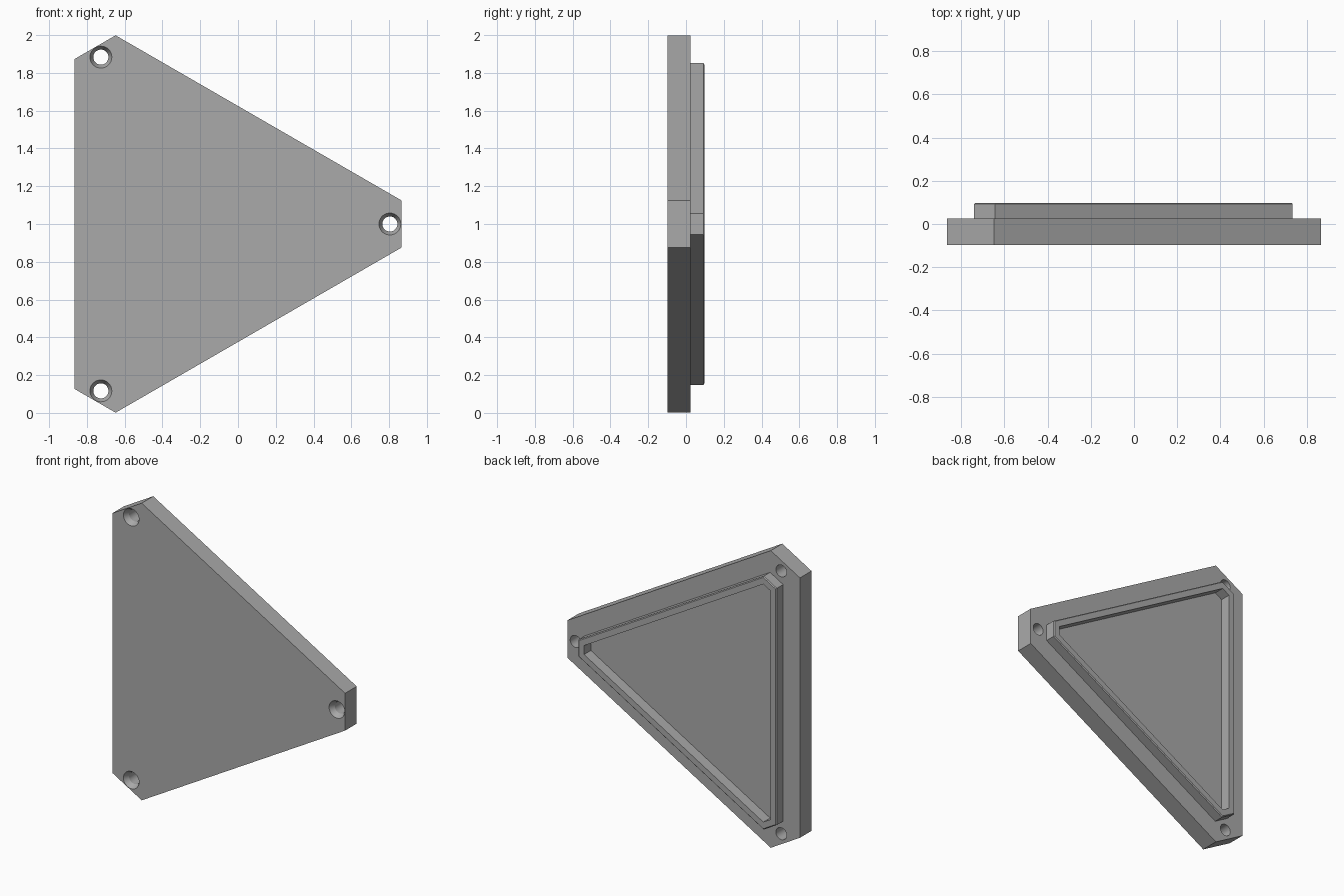
import bpy, bmesh
from math import pi, sin, cos, sqrt, radians
from mathutils import Vector

if "Cube" in bpy.data.objects:
    bpy.data.objects.remove(bpy.data.objects["Cube"], do_unlink=True)

CENTRE = Vector((-0.216, 0, 1))
FRONT, LEDGE, BACK = -0.0975, 0.025, 0.0975

grey = bpy.data.materials.new("mid grey")
grey.use_nodes = True
colour = (0.4, 0.4, 0.4, 1)
grey.diffuse_color = colour
grey.node_tree.nodes["Principled BSDF"].inputs["Base Color"].default_value = colour


def blunt_triangle(side, tip, y):
    """Triangle with cut corners: distances from centre to its sides and tips."""
    half = (2 * side - tip) / sqrt(3)
    ring = []
    for k in range(3):
        a = k * 2 * pi / 3
        for t in (-half, half):
            ring.append(CENTRE + Vector((tip * cos(a) - t * sin(a), y,
                                         tip * sin(a) + t * cos(a))))
    return ring


def circle(centre, radius, y, n=40):
    return [centre + Vector((radius * cos(2 * pi * i / n), y,
                             radius * sin(2 * pi * i / n))) for i in range(n)]


def loft(name, rings, closed=False):
    """Skin successive rings; cap the ends, or join last ring to first."""
    bm = bmesh.new()
    loops = [[bm.verts.new(p) for p in ring] for ring in rings]
    n = len(loops[0])
    pairs = list(zip(loops, loops[1:]))
    if closed:
        pairs.append((loops[-1], loops[0]))
    else:
        bm.faces.new(loops[0])
        bm.faces.new(loops[-1])
    for a, b in pairs:
        for i in range(n):
            j = (i + 1) % n
            bm.faces.new((a[i], a[j], b[j], b[i]))
    bmesh.ops.recalc_face_normals(bm, faces=bm.faces)
    mesh = bpy.data.meshes.new(name)
    bm.to_mesh(mesh)
    bm.free()
    mesh.materials.append(grey)
    obj = bpy.data.objects.new(name, mesh)
    bpy.context.collection.objects.link(obj)
    return obj


# Base plate
plate = loft("base_plate", [blunt_triangle(0.649, 1.081, y) for y in (FRONT, LEDGE)])

# Countersunk screw holes, one in each corner
for k in range(3):
    a = k * 2 * pi / 3
    spot = CENTRE + 1.02 * Vector((cos(a), 0, sin(a)))
    cutter = loft("screw_hole_cutter", [
        circle(spot, 0.058, FRONT - 0.02), circle(spot, 0.058, FRONT),
        circle(spot, 0.04, FRONT + 0.035), circle(spot, 0.04, LEDGE + 0.02)])
    cutter.hide_render = True
    cut = plate.modifiers.new("screw_hole", "BOOLEAN")
    cut.operation = "DIFFERENCE"
    cut.solver = "EXACT"
    cut.object = cutter
    bpy.context.view_layer.objects.active = plate
    bpy.ops.object.modifier_apply(modifier=cut.name)
    bpy.data.objects.remove(cutter, do_unlink=True)

# Raised rim on the back, with a small chamfer on its outer edge
SIDE, TIP, WALL, CHAMFER = 0.524, 0.951, 0.045, 0.006
section = [(0, LEDGE - 0.004), (0, BACK - CHAMFER), (CHAMFER, BACK),
           (WALL, BACK), (WALL, LEDGE - 0.004)]
rim = loft("back_rim", [blunt_triangle(SIDE - d, TIP - d, y) for d, y in section],
           closed=True)

# Smooth the hole walls, keep the edges sharp
bpy.ops.object.select_all(action="DESELECT")
plate.select_set(True)
bpy.context.view_layer.objects.active = plate
bpy.ops.object.shade_smooth_by_angle(angle=radians(25))
